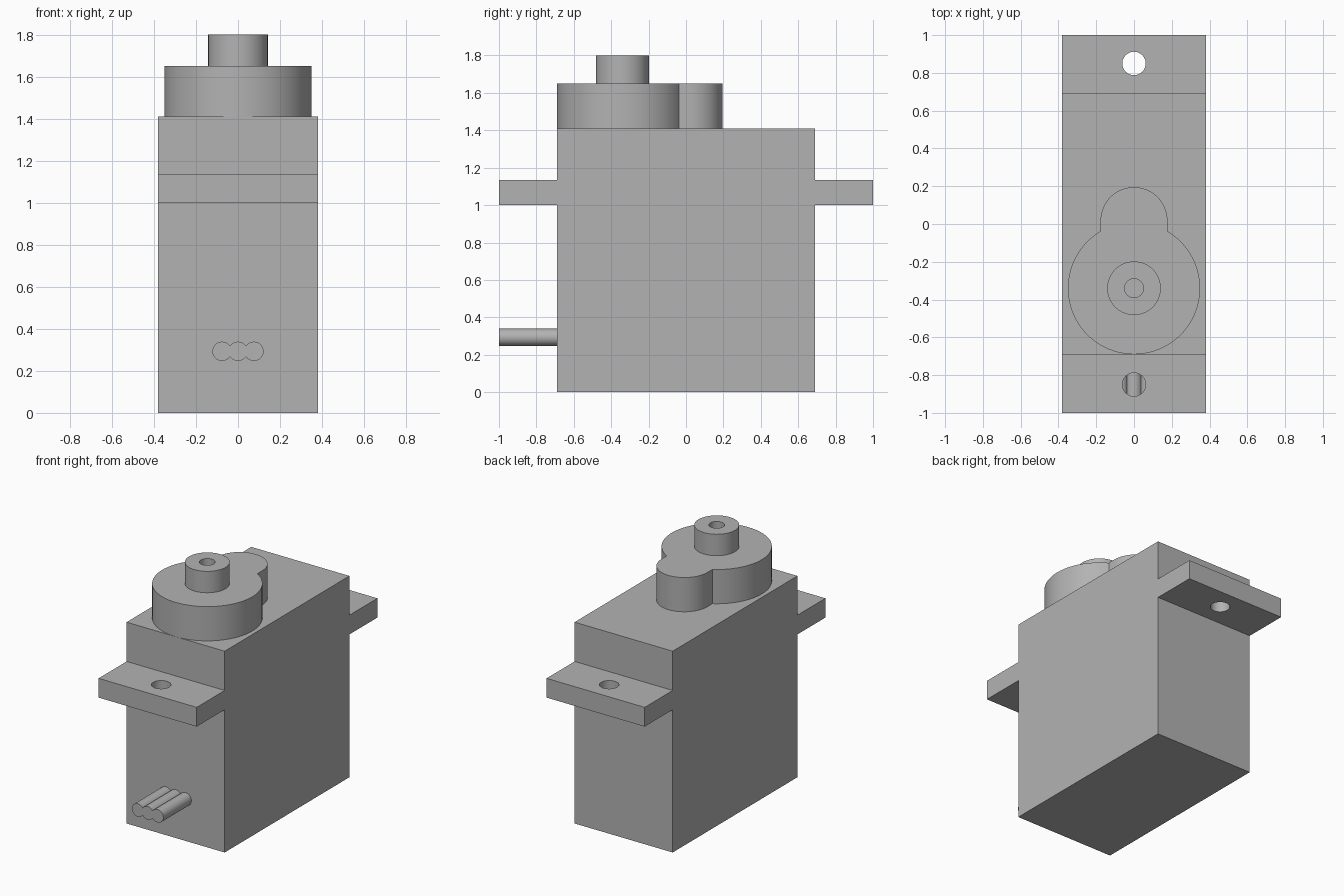
import bpy, bmesh, math
from mathutils import Vector

cube = bpy.data.objects.get("Cube")
if cube:
    bpy.data.objects.remove(cube, do_unlink=True)

grey = bpy.data.materials.new("plain grey")
grey.use_nodes = True
grey.diffuse_color = (0.45, 0.45, 0.45, 1)
grey.node_tree.nodes["Principled BSDF"].inputs["Base Color"].default_value = (0.45, 0.45, 0.45, 1)


def prism(name, outline, sweep):
    """Extrude a closed 3D outline along the sweep vector."""
    bm = bmesh.new()
    face = bm.faces.new([bm.verts.new(p) for p in outline])
    new = bmesh.ops.extrude_face_region(bm, geom=[face])["geom"]
    bmesh.ops.translate(bm, vec=sweep, verts=[v for v in new if isinstance(v, bmesh.types.BMVert)])
    bmesh.ops.recalc_face_normals(bm, faces=bm.faces)
    mesh = bpy.data.meshes.new(name)
    bm.to_mesh(mesh)
    bm.free()
    mesh.materials.append(grey)
    obj = bpy.data.objects.new(name, mesh)
    bpy.context.collection.objects.link(obj)
    return obj


def arc(cx, cy, r, start, end, steps):
    angles = [start + (end - start) * i / steps for i in range(steps + 1)]
    return [(cx + r * math.cos(a), cy + r * math.sin(a)) for a in angles]


def post(name, x, y, r, z0, z1):
    ring = arc(x, y, r, 0, math.tau, 64)[:-1]
    return prism(name, [(px, py, z0) for px, py in ring], Vector((0, 0, z1 - z0)))


def cut(obj, cutter):
    cutter.hide_render = True
    mod = obj.modifiers.new("hole", 'BOOLEAN')
    mod.operation, mod.solver, mod.object = 'DIFFERENCE', 'EXACT', cutter
    bpy.context.view_layer.objects.active = obj
    bpy.ops.object.modifier_apply(modifier=mod.name)
    bpy.data.objects.remove(cutter, do_unlink=True)


def smooth(obj):
    bpy.ops.object.select_all(action='DESELECT')
    obj.select_set(True)
    bpy.context.view_layer.objects.active = obj
    bpy.ops.object.shade_smooth_by_angle(angle=math.radians(30))


# Housing with its two mounting ears, drawn from the side and swept across
half = [(0.69, 0), (0.69, 1.0), (1, 1.0), (1, 1.135), (0.69, 1.135), (0.69, 1.41)]
side = half + [(-y, z) for y, z in reversed(half)]
housing = prism("housing", [(-0.38, y, z) for y, z in side], Vector((0.76, 0, 0)))
for y in (-0.85, 0.85):
    cut(housing, post("screw_hole_cutter", 0, y, 0.062, 0.9, 1.2))
smooth(housing)

# Gear cover: large round boss with a narrower lobe behind it
big, lobe, gear_y = 0.35, 0.177, -0.34
meet = math.acos(lobe / big)
outline = arc(0, gear_y, big, math.pi - meet, math.tau + meet, 64) + arc(0, 0.018, lobe, 0, math.pi, 32)
gear_cover = prism("gear_cover", [(x, y, 1.41) for x, y in outline], Vector((0, 0, 0.24)))
smooth(gear_cover)

# Output shaft with a blind screw hole
shaft = post("output_shaft", 0, gear_y, 0.142, 1.62, 1.8)
cut(shaft, post("shaft_hole_cutter", 0, gear_y, 0.05, 1.655, 1.9))
smooth(shaft)

# Three-wire ribbon cable leaving the front
for name, x in (("right", -0.076), ("middle", 0), ("left", 0.076)):
    ring = arc(x, 0.293, 0.046, 0, math.tau, 32)[:-1]
    smooth(prism(name + "_wire", [(px, -1, pz) for px, pz in ring], Vector((0, 0.33, 0))))
